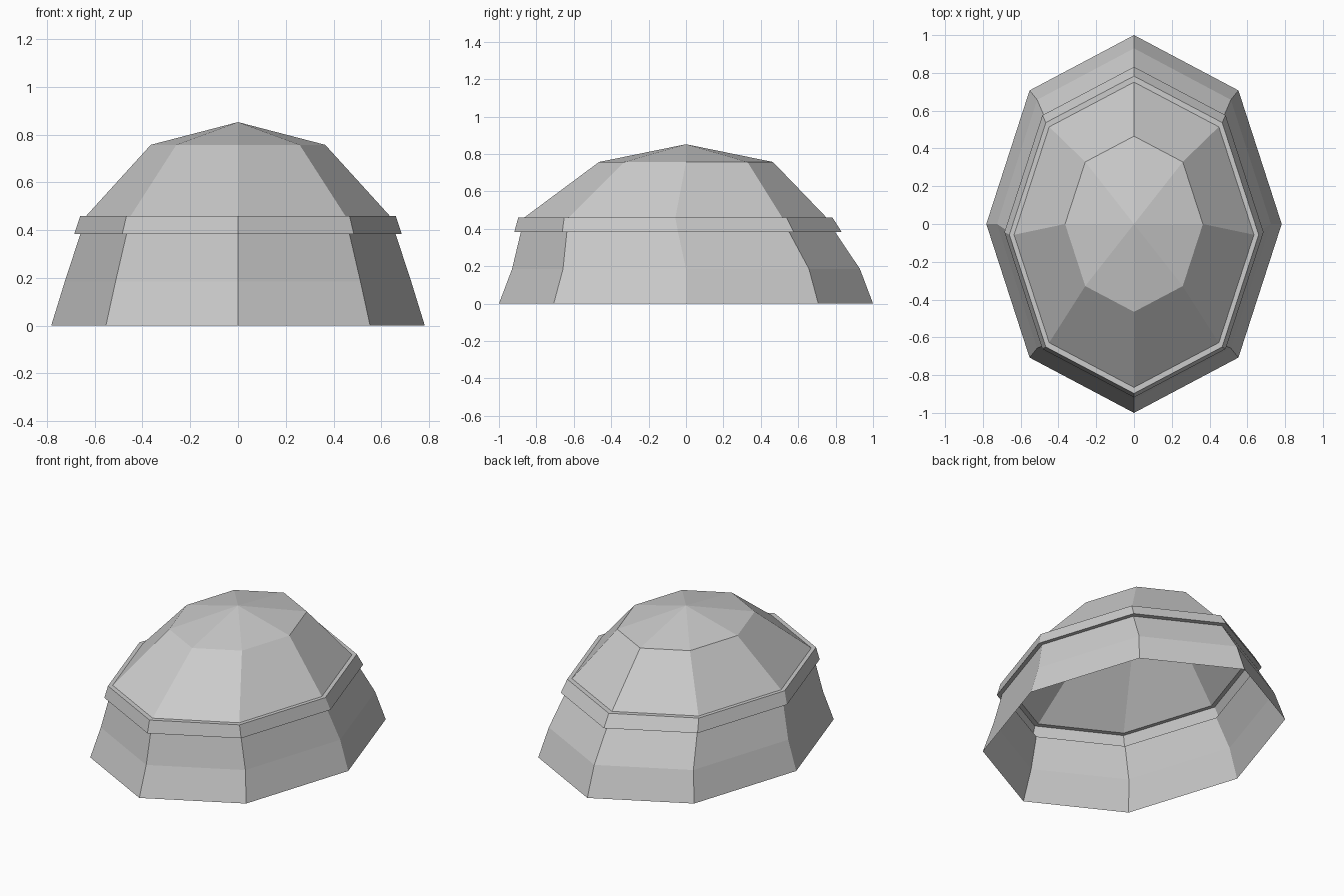
import bpy
import bmesh
import math

if "Cube" in bpy.data.objects:
    bpy.data.objects.remove(bpy.data.objects["Cube"], do_unlink=True)

SIDES = 8

grey = bpy.data.materials.new("light_grey")
grey.use_nodes = True
colour = (0.6, 0.6, 0.6, 1.0)
grey.diffuse_color = colour
grey.node_tree.nodes["Principled BSDF"].inputs["Base Color"].default_value = colour


def shell(name, rings, apex=None):
    """Loft octagonal rings (half width, half depth, y centre, z), bottom to top."""
    bm = bmesh.new()
    loops = []
    for rx, ry, cy, z in rings:
        angles = [math.tau * i / SIDES for i in range(SIDES)]
        loops.append([bm.verts.new((rx * math.cos(a), cy + ry * math.sin(a), z))
                      for a in angles])
    for low, high in zip(loops, loops[1:]):
        for i in range(SIDES):
            j = (i + 1) % SIDES
            bm.faces.new((low[i], low[j], high[j], high[i]))
    if apex is not None:
        tip = bm.verts.new((0, 0, apex))
        for i in range(SIDES):
            bm.faces.new((loops[-1][i], loops[-1][(i + 1) % SIDES], tip))
    mesh = bpy.data.meshes.new(name)
    bm.to_mesh(mesh)
    bm.free()
    mesh.materials.append(grey)
    obj = bpy.data.objects.new(name, mesh)
    bpy.context.collection.objects.link(obj)
    return obj


# Rings shared between neighbouring parts
wall_top = (0.66, 0.84, -0.043, 0.383)
dome_base = (0.635, 0.808, -0.057, 0.46)

# Flared lower wall, open underneath
shell("lower_wall", [(0.782, 1.0, 0.0, 0.0), (0.725, 0.93, 0.0, 0.185), wall_top])

# Protruding band with a ledge below and above
shell("band", [wall_top, (0.686, 0.875, -0.043, 0.383),
               (0.66, 0.84, -0.057, 0.46), dome_base])

# Faceted dome closing to a shallow point
shell("dome", [dome_base, (0.365, 0.465, 0.0, 0.757)], apex=0.852)
